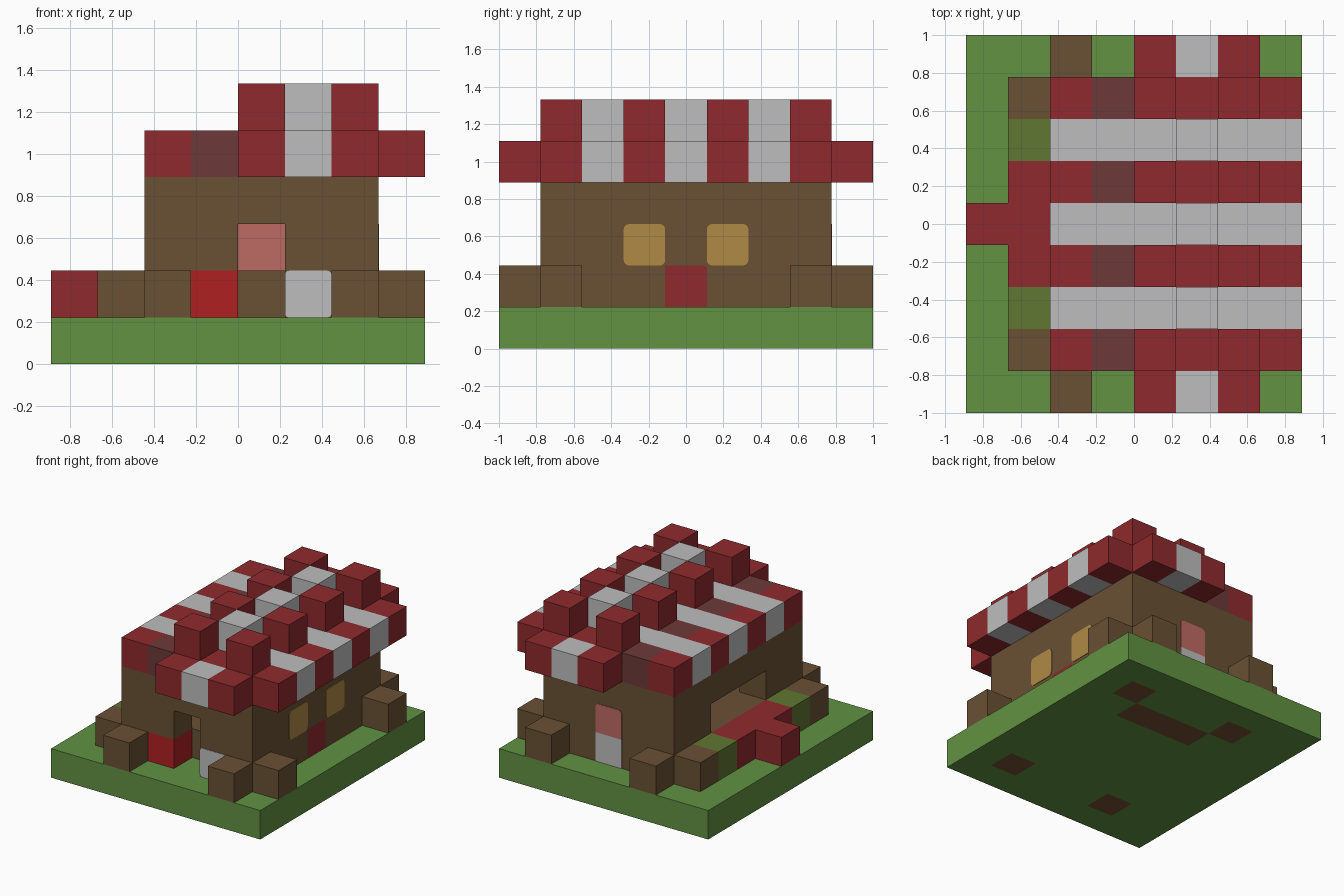
import bpy, bmesh, math
from mathutils import Vector, Matrix

cube = bpy.data.objects.get("Cube")
if cube:
    bpy.data.objects.remove(cube)

U = 2 / 9                                  # edge of one block
ORIGIN = Vector((-4 * U, -4.5 * U, 0))

COLOURS = {
    "grass_green": (98, 146, 66), "wood_brown": (106, 81, 52),
    "roof_red": (143, 42, 45), "roof_maroon": (108, 58, 56),
    "cloth_white": (190, 190, 190), "bright_red": (176, 32, 33),
    "door_pink": (190, 106, 100), "window_gold": (176, 138, 70),
    "leaf_olive": (96, 119, 50), "soil_brown": (118, 80, 50),
}


def linear(c):
    c /= 255
    return c / 12.92 if c < 0.04 else ((c + 0.055) / 1.055) ** 2.4


def make_material(name, rgb):
    m = bpy.data.materials.new(name)
    m.use_nodes = True
    col = [linear(c) for c in rgb] + [1]
    m.diffuse_color = col
    node = m.node_tree.nodes["Principled BSDF"]
    node.inputs["Base Color"].default_value = col
    node.inputs["Roughness"].default_value = 0.9
    return m


MATS = {n: make_material(n, c) for n, c in COLOURS.items()}


def finish(name, bm, colours):
    mesh = bpy.data.meshes.new(name)
    bm.to_mesh(mesh)
    bm.free()
    for c in colours:
        mesh.materials.append(MATS[c])
    obj = bpy.data.objects.new(name, mesh)
    bpy.context.collection.objects.link(obj)
    return obj


parts = {}


def fill(part, xs, ys, zs, colour):
    """Put blocks into a part; colour is a name or a rule of the cell."""
    cells = parts.setdefault(part, {})
    for x in xs:
        for y in ys:
            for z in zs:
                cells[x, y, z] = colour(x, y, z) if callable(colour) else colour


def stripe(x, y, z):
    if y % 2 == 0:
        return "cloth_white"
    return "roof_maroon" if x == 3 else "roof_red"


def gable(x, y, z):
    return "cloth_white" if x == 5 else "roof_red"


# Lawn, with soil under the corner posts and the back of the room
fill("lawn", range(8), range(9), [0], "grass_green")
for x in (2, 6):
    fill("lawn", [x], [1, 7], [0], "soil_brown")
fill("lawn", range(3, 6), [6], [0], "soil_brown")

# House: raised floor, hollow walls, doorway and wide side opening
fill("house", range(2, 7), range(1, 8), range(1, 4), "wood_brown")
house = parts["house"]
for x in range(3, 6):
    for y in range(2, 7):
        for z in (2, 3):
            del house[x, y, z]
for z in (1, 2):
    del house[4, 1, z]
for y in (3, 4, 5):
    del house[2, y, 2]
house[3, 1, 1] = "bright_red"
house[6, 4, 1] = "roof_red"

# Log ends around the four corners
for y, out in ((1, 0), (7, 8)):
    fill("log_ends", [1, 7], [y], [1], "wood_brown")
    fill("log_ends", [2, 6], [out], [1], "wood_brown")

# Side counter with bushes at its ends and a step
fill("bushes", [1], [2, 6], [1], "leaf_olive")
fill("counter", [1], [3, 4, 5], [1], "roof_red")
fill("counter", [0], [4], [1], "roof_red")

# Striped roof with end overhangs and staggered ridge blocks
fill("roof", range(2, 8), range(1, 8), [4], stripe)
fill("roof", [4, 5, 6], [0, 8], [4], gable)
fill("roof_ridge", [4, 6], range(1, 8, 2), [5], "roof_red")
fill("roof_ridge", [5], range(2, 8, 2), [5], "cloth_white")

# Build only the exposed faces of every part
taken = {c for cells in parts.values() for c in cells}
SIDES = [Vector(s) for s in ((1, 0, 0), (-1, 0, 0), (0, 1, 0),
                             (0, -1, 0), (0, 0, 1), (0, 0, -1))]
for part, cells in parts.items():
    bm = bmesh.new()
    colours = sorted(set(cells.values()))
    for cell, colour in cells.items():
        centre = Vector(cell) + Vector((0.5, 0.5, 0.5))
        for n in SIDES:
            if tuple(int(a) for a in Vector(cell) + n) in taken:
                continue
            a = Vector((n.y, n.z, n.x))
            b = n.cross(a)
            quad = [centre + (n + a * s + b * t) / 2
                    for s, t in ((-1, -1), (1, -1), (1, 1), (-1, 1))]
            face = bm.faces.new([bm.verts.new(ORIGIN + p * U) for p in quad])
            face.material_index = colours.index(colour)
    bmesh.ops.remove_doubles(bm, verts=bm.verts, dist=0.001)
    finish(part, bm, colours)


def plate(name, cell, normal, colour, top=0.0, bottom=0.0):
    """Thin panel on one side of a block, with rounded corners."""
    n, up = Vector(normal), Vector((0, 0, 1))
    side = up.cross(n)
    base = ORIGIN + (Vector(cell) + Vector((0.5, 0.5, 0.5)) + n / 2) * U
    bm = bmesh.new()
    points = []
    for k, (sx, sz) in enumerate(((1, 1), (-1, 1), (-1, -1), (1, -1))):
        r = top if sz > 0 else bottom
        for step in range(5 if r else 1):
            ang = math.pi / 2 * (k + step / 4)
            points.append(base
                          + side * (sx * (U / 2 - r) + r * math.cos(ang))
                          + up * (sz * (U / 2 - r) + r * math.sin(ang)))
    face = bm.faces.new([bm.verts.new(p) for p in points])
    new = bmesh.ops.extrude_face_region(bm, geom=[face])["geom"]
    bmesh.ops.translate(bm, vec=n * 0.004,
                        verts=[v for v in new if isinstance(v, bmesh.types.BMVert)])
    bmesh.ops.recalc_face_normals(bm, faces=bm.faces)
    finish(name, bm, [colour])


# Windows, seen from outside and inside
for y, label in ((3, "front"), (5, "back")):
    plate(label + "_window", (6, y, 2), (1, 0, 0), "window_gold", 0.03, 0.03)
    plate(label + "_window_inside", (6, y, 2), (-1, 0, 0), "window_gold")

# Back door and the low front panel
plate("back_door_top", (4, 7, 2), (0, 1, 0), "door_pink", 0.03)
plate("back_door_top_inside", (4, 7, 2), (0, -1, 0), "door_pink")
plate("back_door_bottom", (4, 7, 1), (0, 1, 0), "cloth_white")
plate("front_panel", (5, 1, 1), (0, -1, 0), "cloth_white", 0.02, 0.02)
